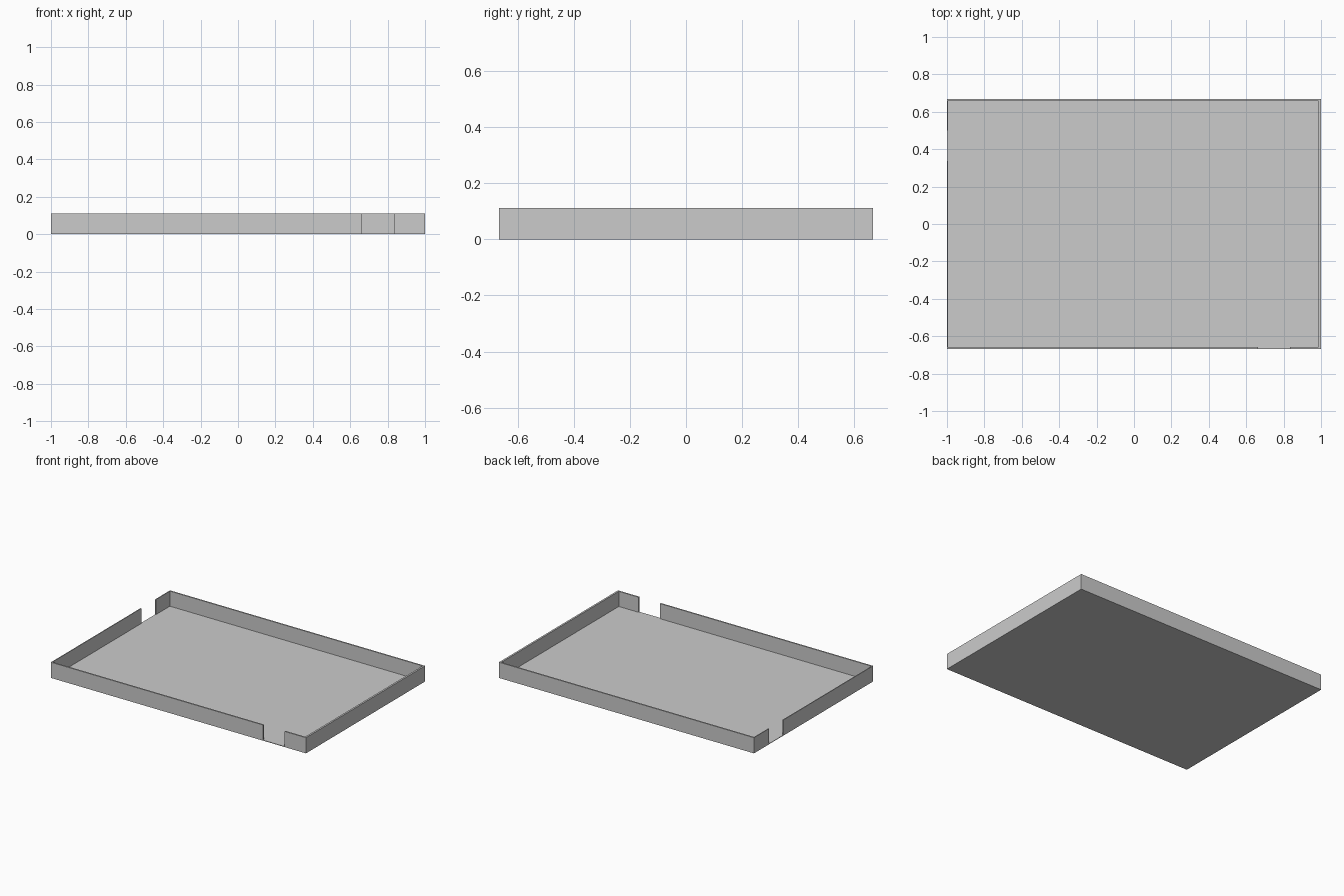
import bpy
import bmesh

old = bpy.data.objects.get("Cube")
if old:
    bpy.data.objects.remove(old, do_unlink=True)

HALF_X, HALF_Y, HEIGHT = 1.0, 0.667, 0.111
FLOOR = 0.004
SIDE, LEFT_SIDE, RIGHT_SIDE = 0.01, 0.006, 0.013

grey = bpy.data.materials.new("plain grey")
grey.use_nodes = True
grey.diffuse_color = (0.6, 0.6, 0.6, 1)
grey.node_tree.nodes["Principled BSDF"].inputs["Base Color"].default_value = (0.6, 0.6, 0.6, 1)


def box(name, low, high):
    """Add a box spanning two opposite corners."""
    mesh = bpy.data.meshes.new(name)
    bm = bmesh.new()
    bmesh.ops.create_cube(bm, size=1)
    for v in bm.verts:
        v.co = [high[i] if v.co[i] > 0 else low[i] for i in range(3)]
    bm.to_mesh(mesh)
    bm.free()
    mesh.materials.append(grey)
    obj = bpy.data.objects.new(name, mesh)
    bpy.context.collection.objects.link(obj)
    return obj


# Floor slab
box("floor", (-HALF_X, -HALF_Y, 0), (HALF_X, HALF_Y, FLOOR))

# Full walls at the back and on the +x side
box("back_wall", (-HALF_X, HALF_Y - SIDE, 0), (HALF_X, HALF_Y, HEIGHT))
box("left_wall", (HALF_X - RIGHT_SIDE, -HALF_Y, 0), (HALF_X, HALF_Y, HEIGHT))

# Front wall, split by a doorway
for name, x0, x1 in (("front_wall_long", -HALF_X, 0.663), ("front_wall_short", 0.833, HALF_X)):
    box(name, (x0, -HALF_Y, FLOOR), (x1, -HALF_Y + SIDE, HEIGHT))

# Wall on the -x side, split by a doorway
for name, y0, y1 in (("right_wall_long", -HALF_Y, 0.337), ("right_wall_short", 0.5, HALF_Y)):
    box(name, (-HALF_X, y0, FLOOR), (-HALF_X + LEFT_SIDE, y1, HEIGHT))
